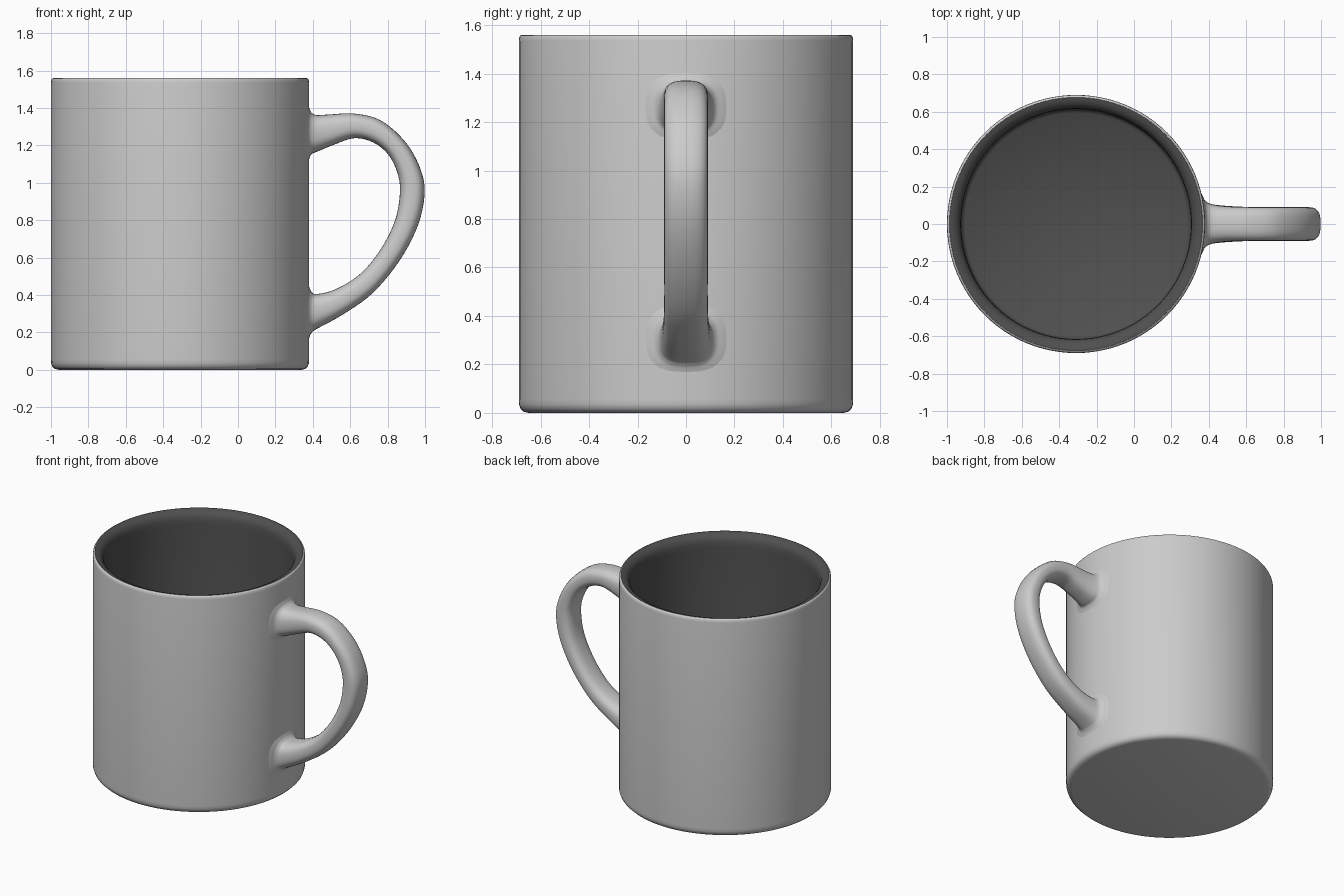
import bpy, bmesh, math
from mathutils import Vector

if "Cube" in bpy.data.objects:
    bpy.data.objects.remove(bpy.data.objects["Cube"])

CX, R = -0.31, 0.69   # mug axis and outer radius


def finish(bm, name, angle=40):
    bmesh.ops.remove_doubles(bm, verts=bm.verts, dist=1e-5)
    me = bpy.data.meshes.new(name)
    bm.to_mesh(me)
    bm.free()
    ob = bpy.data.objects.new(name, me)
    bpy.context.collection.objects.link(ob)
    bpy.ops.object.select_all(action='DESELECT')
    ob.select_set(True)
    bpy.context.view_layer.objects.active = ob
    bpy.ops.object.shade_smooth_by_angle(angle=math.radians(angle))
    return ob


def skin(bm, rings):
    vs = [[bm.verts.new(p) for p in ring] for ring in rings]
    n = len(vs[0])
    for a, b in zip(vs, vs[1:]):
        for i in range(n):
            j = (i + 1) % n
            bm.faces.new((a[i], a[j], b[j], b[i]))
    return vs


def lathe(name, profile, close_first, seg=96):
    # profile runs bottom-out-up or rim-down-in; the small end gets a flat cap
    bm = bmesh.new()
    rings = [[(CX + r * math.cos(2 * math.pi * i / seg),
               r * math.sin(2 * math.pi * i / seg), z) for i in range(seg)]
             for r, z in profile]
    vs = skin(bm, rings)
    bm.faces.new(vs[0][::-1] if close_first else vs[-1])
    return finish(bm, name)


# Outer shell, from the base up to the rim
lathe("mug_body", [(0.65, 0), (0.67, 0.005), (0.683, 0.018), (0.689, 0.035),
                   (0.69, 0.055), (0.69, 1.535), (0.688, 1.55),
                   (0.684, 1.557), (0.677, 1.56)], True)

# Dark lining, from the rim down to the floor
lining = lathe("inner_lining", [(0.677, 1.56), (0.66, 1.557), (0.64, 1.547),
                                (0.625, 1.53), (0.618, 1.505), (0.615, 1.47),
                                (0.615, 0.11), (0.61, 0.092), (0.595, 0.08)], False)
mat = bpy.data.materials.new("dark_glaze")
mat.diffuse_color = (0.08, 0.08, 0.08, 1)
mat.use_nodes = True
mat.node_tree.nodes["Principled BSDF"].inputs["Base Color"].default_value = mat.diffuse_color
lining.data.materials.append(mat)

# Handle: superellipse sections along the loop, flaring where they meet the wall
SEC = 32


def section():
    for i in range(SEC):
        a = 2 * math.pi * i / SEC
        c, s = math.cos(a), math.sin(a)
        yield (math.copysign(abs(c) ** 0.75, c), math.copysign(abs(s) ** 0.75, s))


def loop_ring(xo, zo, xi, zi, w):
    o, n = Vector((xo, 0, zo)), Vector((xi, 0, zi))
    return [(o + n) / 2 + t * (o - n) / 2 + Vector((0, u * w, 0)) for u, t in section()]


def wall_ring(gap, zc, h, w, side):
    # ring draped over the curved wall at a given distance
    return [Vector((CX + math.sqrt(R * R - (u * w) ** 2) + gap, u * w, zc + side * t * h))
            for u, t in section()]


flare = [(-0.008, 0.165, 0.20), (0.003, 0.13, 0.155), (0.014, 0.11, 0.122)]
path = [(0.42, 1.362, 0.42, 1.165, 0.105), (0.49, 1.365, 0.51, 1.202, 0.094),
        (0.62, 1.37, 0.62, 1.238, 0.09), (0.76, 1.335, 0.72, 1.217, 0.09),
        (0.885, 1.23, 0.80, 1.155, 0.09), (0.965, 1.10, 0.85, 1.06, 0.09),
        (0.998, 0.96, 0.866, 0.955, 0.09), (0.965, 0.78, 0.84, 0.80, 0.09),
        (0.865, 0.585, 0.76, 0.64, 0.09), (0.72, 0.41, 0.65, 0.51, 0.09),
        (0.56, 0.295, 0.52, 0.43, 0.094), (0.42, 0.218, 0.42, 0.405, 0.105)]
ctrl = ([wall_ring(g, 1.264, h, w, 1) for g, h, w in flare]
        + [loop_ring(*p) for p in path]
        + [wall_ring(g, 0.307, h, w, -1) for g, h, w in reversed(flare)])

# Catmull-Rom interpolation between the control sections
rings = []
for k in range(len(ctrl) - 1):
    q = [ctrl[max(0, min(len(ctrl) - 1, k + d))] for d in (-1, 0, 1, 2)]
    for s in range(5):
        t = s / 5
        rings.append([0.5 * (2 * b + (c - a) * t + (2 * a - 5 * b + 4 * c - d) * t * t
                             + (3 * b - a - 3 * c + d) * t ** 3)
                      for a, b, c, d in zip(*q)])
rings.append(ctrl[-1])
bm = bmesh.new()
skin(bm, rings)
bmesh.ops.recalc_face_normals(bm, faces=bm.faces)
# open tube: make sure the normals point away from the loop's centre line
bm.faces.ensure_lookup_table()
far = max(bm.faces, key=lambda f: f.calc_center_median().x)
if far.normal.x < 0:
    bmesh.ops.reverse_faces(bm, faces=bm.faces)
finish(bm, "handle", 60)
